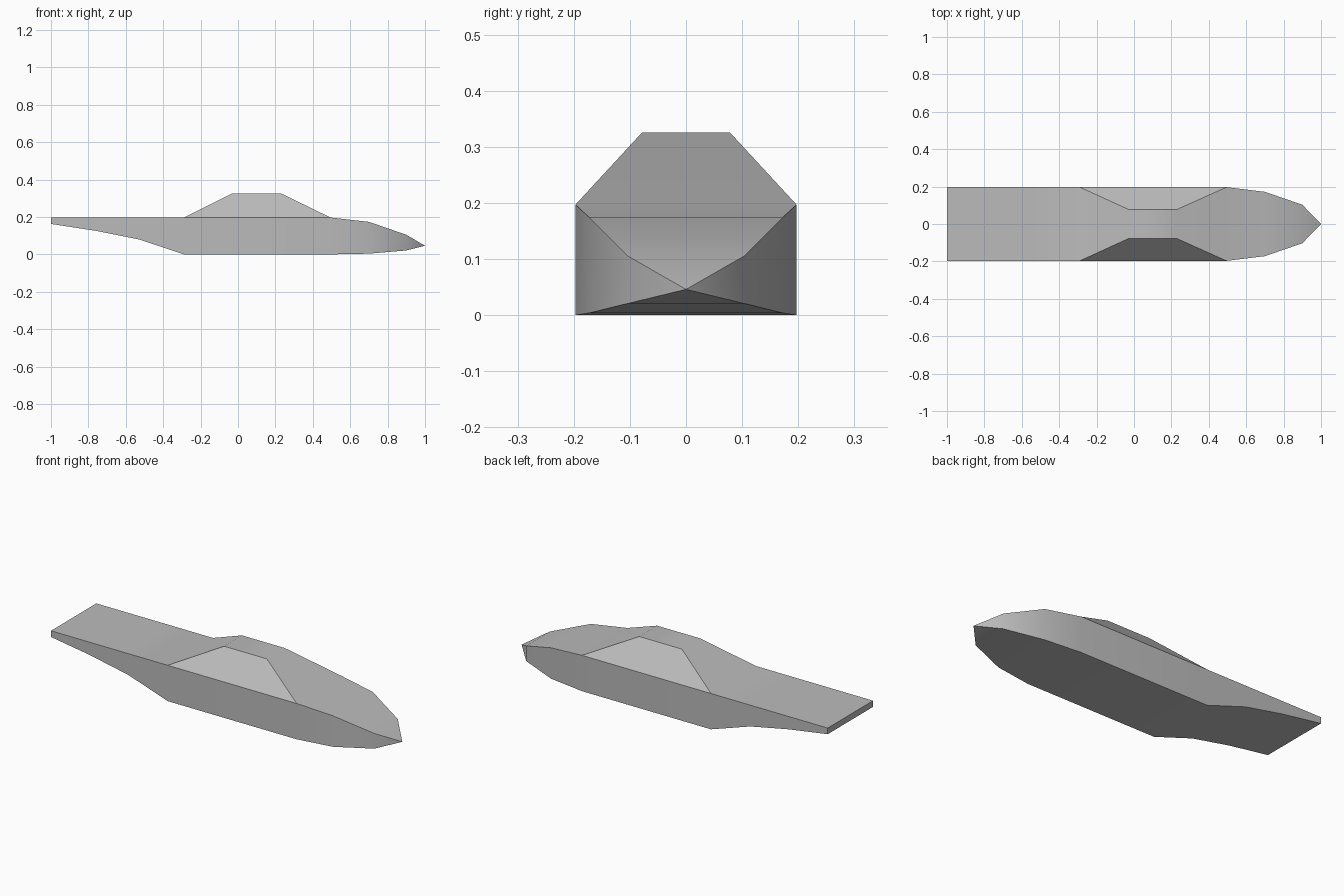
import bpy, bmesh, math

cube = bpy.data.objects.get("Cube")
if cube:
    bpy.data.objects.remove(cube, do_unlink=True)

# Single grey paint
grey = bpy.data.materials.new("hull_grey")
grey.use_nodes = True
colour = (0.5, 0.5, 0.5, 1)
grey.diffuse_color = colour
grey.node_tree.nodes["Principled BSDF"].inputs["Base Color"].default_value = colour

# Hull stations from stern to bow: x, half width, keel height, deck height
stations = [
    (-1.0, 0.197, 0.163, 0.197),
    (-0.76, 0.197, 0.126, 0.197),
    (-0.53, 0.197, 0.08, 0.197),
    (-0.29, 0.197, 0, 0.197),
    (0.495, 0.197, 0, 0.197),
    (0.7, 0.172, 0.004, 0.174),
    (0.9, 0.103, 0.021, 0.105),
]
# Raised cabin roof
roof_ends, roof_half_width, roof_z = (-0.03, 0.23), 0.078, 0.326

bm = bmesh.new()


def pair(x, half, z):
    """Right and left vertices at one station."""
    return [bm.verts.new((x, side * half, z)) for side in (-1, 1)]


def strip(a, b):
    """Face across the boat between two vertex pairs."""
    bm.faces.new((a[0], b[0], b[1], a[1]))


keel = [pair(x, w, low) for x, w, low, high in stations]
deck = [pair(x, w, high) for x, w, low, high in stations]
tip = bm.verts.new((1.0, 0, 0.046))

# Sides, bottom and stern
for i in range(len(stations) - 1):
    strip(keel[i], keel[i + 1])
    for s in (0, 1):
        bm.faces.new((keel[i][s], keel[i + 1][s], deck[i + 1][s], deck[i][s]))
strip(keel[0], deck[0])

# Pointed bow
for row in (keel, deck):
    bm.faces.new((row[-1][0], tip, row[-1][1]))
for s in (0, 1):
    bm.faces.new((keel[-1][s], tip, deck[-1][s]))

# Deck running up over the cabin roof and down to the bow
roof = [pair(x, roof_half_width, roof_z) for x in roof_ends]
top = deck[:4] + roof + deck[4:]
for a, b in zip(top, top[1:]):
    strip(a, b)

# Sloping cabin sides
for s in (0, 1):
    bm.faces.new((deck[3][s], deck[4][s], roof[1][s], roof[0][s]))

bmesh.ops.recalc_face_normals(bm, faces=bm.faces)
mesh = bpy.data.meshes.new("boat_hull")
bm.to_mesh(mesh)
bm.free()
mesh.materials.append(grey)
hull = bpy.data.objects.new("boat_hull", mesh)
bpy.context.collection.objects.link(hull)

# Soft bends along the hull, sharp sheer and keel edges
bpy.context.view_layer.objects.active = hull
hull.select_set(True)
bpy.ops.object.shade_smooth_by_angle(angle=math.radians(30))
